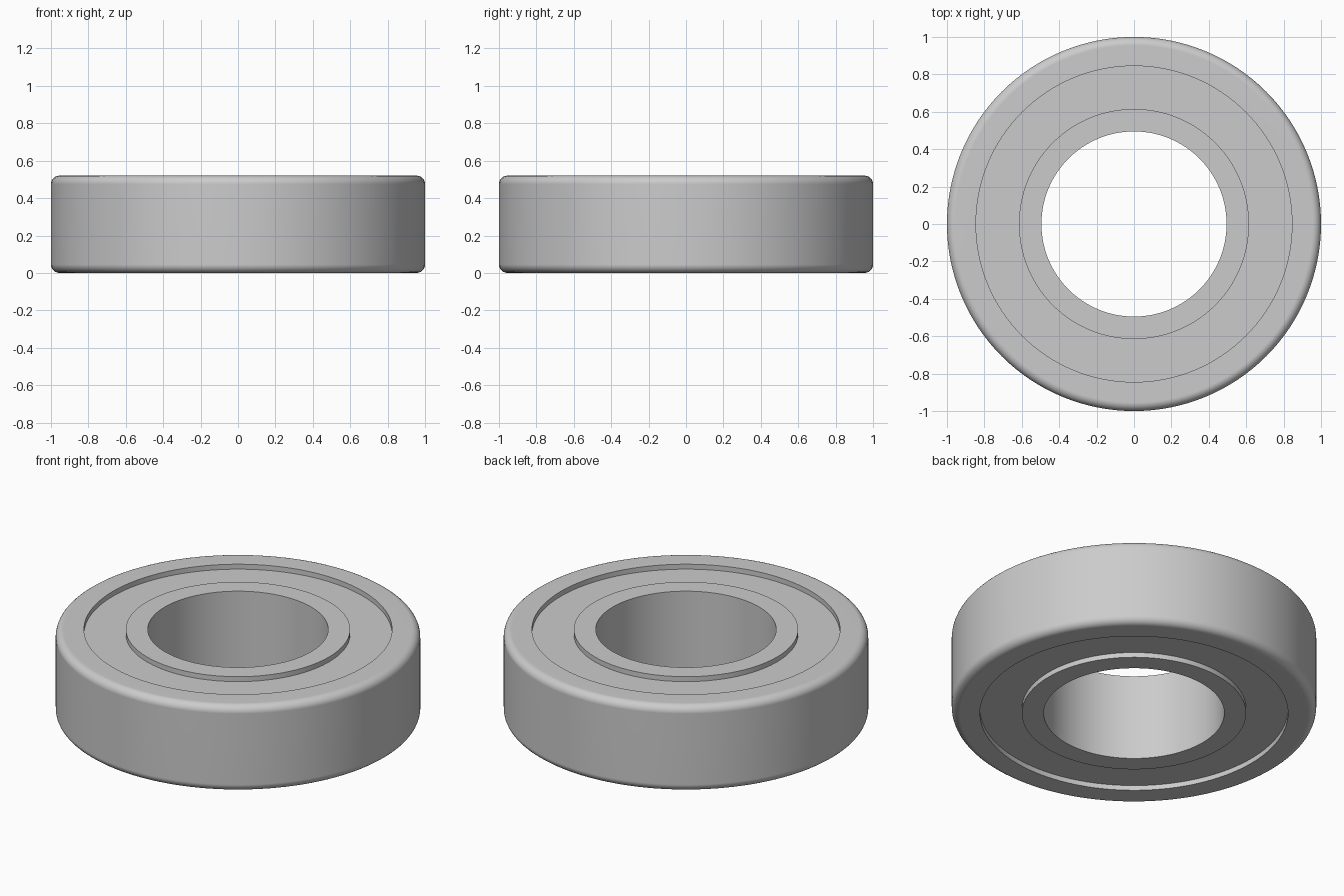
import bpy, bmesh, math

old = bpy.data.objects.get("Cube")
if old:
    bpy.data.objects.remove(old)

HEIGHT = 0.52
BORE, INNER_EDGE, OUTER_EDGE, RIM = 0.495, 0.615, 0.845, 1.0
RECESS, FILLET, SEGMENTS = 0.03, 0.045, 128

steel = bpy.data.materials.new("grey_steel")
steel.use_nodes = True
grey = (0.6, 0.6, 0.6, 1)
steel.diffuse_color = grey
steel.node_tree.nodes["Principled BSDF"].inputs["Base Color"].default_value = grey


def lathe(name, profile):
    """Turn a closed (radius, height) profile around the z axis."""
    bm = bmesh.new()
    verts = [bm.verts.new((r, 0, z)) for r, z in profile]
    edges = [bm.edges.new((v, verts[i - 1])) for i, v in enumerate(verts)]
    bmesh.ops.spin(bm, geom=verts + edges, cent=(0, 0, 0), axis=(0, 0, 1),
                   angle=math.tau, steps=SEGMENTS, use_merge=True)
    bmesh.ops.remove_doubles(bm, verts=bm.verts, dist=1e-5)
    bmesh.ops.recalc_face_normals(bm, faces=bm.faces)
    mesh = bpy.data.meshes.new(name)
    bm.to_mesh(mesh)
    bm.free()
    mesh.materials.append(steel)
    obj = bpy.data.objects.new(name, mesh)
    bpy.context.collection.objects.link(obj)
    bpy.ops.object.select_all(action="DESELECT")
    obj.select_set(True)
    bpy.context.view_layer.objects.active = obj
    bpy.ops.object.shade_smooth_by_angle(angle=math.radians(30))
    # Keep the flat faces flat next to the rounded corners
    weighted = obj.modifiers.new("weighted_normals", "WEIGHTED_NORMAL")
    weighted.keep_sharp = True
    return obj


def rounded(z, start):
    """Quarter-circle corner of the outer rim."""
    steps = 6
    return [(RIM - FILLET + FILLET * math.cos(a), z + FILLET * math.sin(a))
            for a in (math.radians(start + 90 * i / steps) for i in range(steps + 1))]


def band(r0, r1, z0, z1):
    return [(r0, z0), (r1, z0), (r1, z1), (r0, z1)]


# Outer ring with rounded rim
lathe("outer_ring", [(OUTER_EDGE, 0)] + rounded(FILLET, -90)
      + rounded(HEIGHT - FILLET, 0) + [(OUTER_EDGE, HEIGHT)])

# Inner ring with plain bore
lathe("inner_ring", band(BORE, INNER_EDGE, 0, HEIGHT))

# Recessed shield seated slightly into both rings
lathe("shield", band(INNER_EDGE - 0.01, OUTER_EDGE + 0.01, RECESS, HEIGHT - RECESS))
